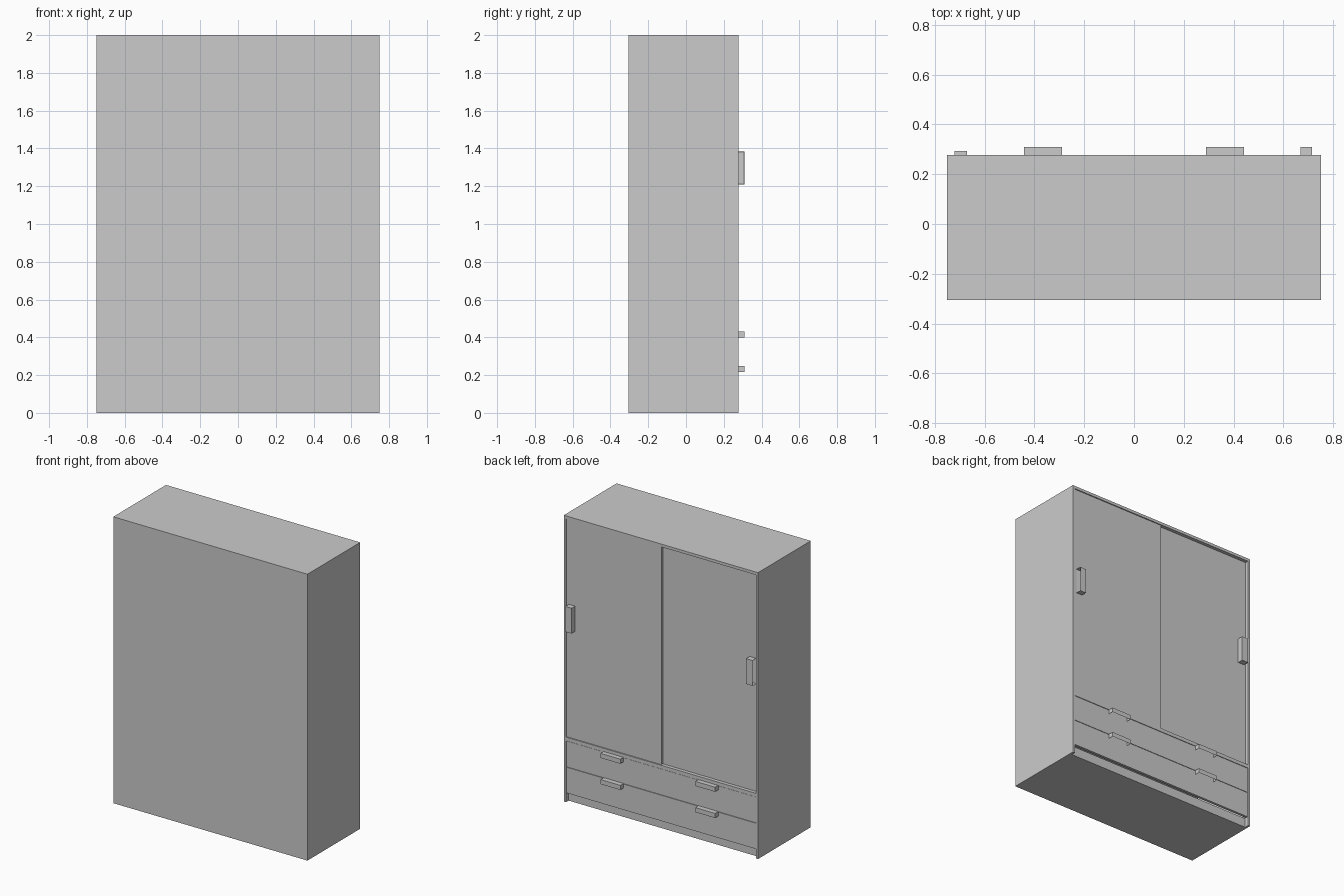
import bpy, bmesh

if "Cube" in bpy.data.objects:
    bpy.data.objects.remove(bpy.data.objects["Cube"])

W, BACK, FRONT, H = 0.75, -0.305, 0.277, 2.0   # half width, rear y, door-side y, height
T = 0.016                                      # panel thickness


def box(name, x, y, z, open_side=None, wall=0.006):
    """Box from (min, max) ranges; open_side = (axis, sign) hollows it from that side."""
    bm = bmesh.new()
    bmesh.ops.create_cube(bm, size=1)
    for v in bm.verts:
        v.co = [r[0] + (c + 0.5) * (r[1] - r[0]) for c, r in zip(v.co, (x, y, z))]
    if open_side:
        axis, sign = open_side
        bm.normal_update()
        face = [f for f in bm.faces if f.normal[axis] * sign > 0.9]
        bmesh.ops.inset_region(bm, faces=face, thickness=wall)
        rng = (x, y, z)[axis]
        for v in face[0].verts:
            v.co[axis] -= sign * (rng[1] - rng[0] - wall)
    mesh = bpy.data.meshes.new(name)
    bm.to_mesh(mesh)
    bm.free()
    ob = bpy.data.objects.new(name, mesh)
    bpy.context.collection.objects.link(ob)
    return ob


inner = (-W + T, W - T)

# Carcass
for s, side in ((-1, "left"), (1, "right")):
    box(f"side_panel_{side}", sorted((s * W, s * (W - T))), (BACK, FRONT), (0, H))
box("top_panel", inner, (BACK, FRONT), (H - 0.02, H))
box("back_panel", inner, (BACK, BACK + T), (0.065, H - 0.02))
box("plinth", inner, (BACK, FRONT - 0.03), (0, 0.065))
box("door_shelf", inner, (BACK + T, FRONT), (0.43, 0.455))

# Sliding doors on two tracks
box("front_door", (0.0, W - T - 0.001), (0.255, 0.271), (0.456, H - 0.021))
box("rear_door", (-W + T + 0.001, 0.04), (0.238, 0.254), (0.456, H - 0.021))
box("front_door_handle", (0.668, 0.715), (0.271, 0.31), (1.208, 1.385), (0, 1))
box("rear_door_handle", (-0.72, -0.67), (0.254, 0.294), (1.208, 1.385), (0, -1))

# Drawers, each with two pulls open underneath
for i, (z0, z1) in enumerate(((0.065, 0.245), (0.248, 0.428))):
    box(f"drawer_front_{i}", (inner[0] + 0.002, inner[1] - 0.002), (FRONT - 0.02, FRONT - 0.002), (z0, z1))
    for s, side in ((-1, "left"), (1, "right")):
        box(f"drawer_handle_{i}_{side}", sorted((s * 0.29, s * 0.442)),
            (FRONT - 0.002, 0.31), (z1 - 0.028, z1 + 0.004), (2, -1))
